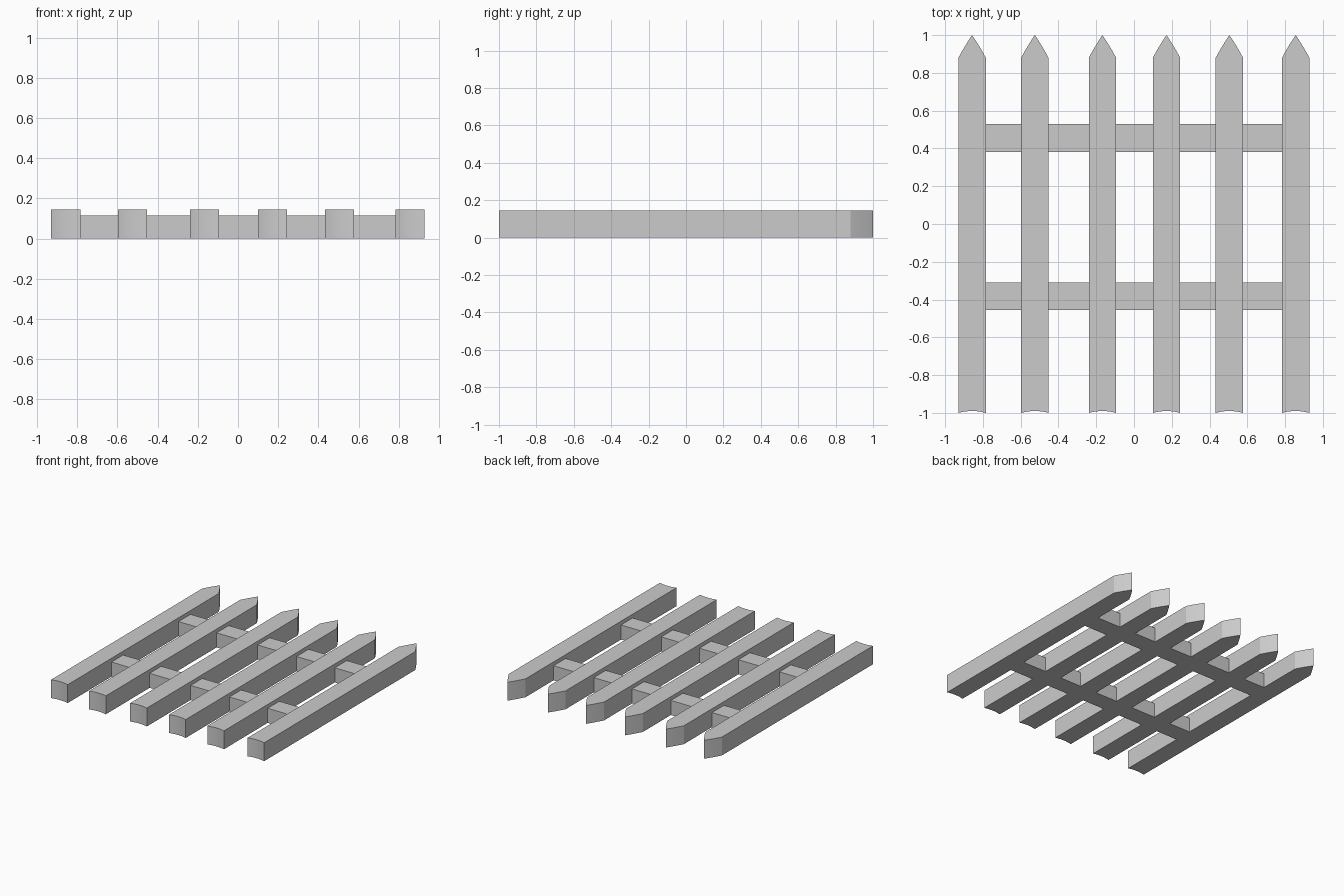
import bpy, bmesh, math

if "Cube" in bpy.data.objects:
    bpy.data.objects.remove(bpy.data.objects["Cube"])

HALF_W = 0.0725
PICKET_H = 0.145
RAIL_H = 0.115
SHOULDER_Y = 0.88
STEPS = 8


def extrude_outline(name, outline, height):
    """Make a solid by raising a flat counter-clockwise outline from z = 0."""
    mesh = bpy.data.meshes.new(name)
    bm = bmesh.new()
    face = bm.faces.new([bm.verts.new((x, y, 0)) for x, y in outline])
    result = bmesh.ops.extrude_face_region(bm, geom=[face], use_keep_orig=True)
    top = [v for v in result["geom"] if isinstance(v, bmesh.types.BMVert)]
    bmesh.ops.translate(bm, verts=top, vec=(0, 0, height))
    bmesh.ops.recalc_face_normals(bm, faces=bm.faces[:])
    bm.to_mesh(mesh)
    bm.free()
    obj = bpy.data.objects.new(name, mesh)
    bpy.context.collection.objects.link(obj)
    return obj


def arc(a, b, bulge):
    """Points from a to b, bowed by bulge to the right of the direction."""
    dx, dy = b[0] - a[0], b[1] - a[1]
    length = math.hypot(dx, dy)
    points = []
    for i in range(STEPS):
        t = i / STEPS
        d = bulge * 4 * t * (1 - t)
        points.append((a[0] + dx * t + dy / length * d,
                       a[1] + dy * t - dx / length * d))
    return points


# Pickets: hollowed foot, straight sides, pointed head
foot_l, foot_r = (-HALF_W, -1), (HALF_W, -1)
head_l, head_r, tip = (-HALF_W, SHOULDER_Y), (HALF_W, SHOULDER_Y), (0, 1)
outline = (arc(foot_l, foot_r, -0.01) + [foot_r]
           + arc(head_r, tip, 0.002) + arc(tip, head_l, 0.002) + [head_l])

for i, x in enumerate((-0.857, -0.525, -0.167, 0.172, 0.505, 0.856)):
    picket = extrude_outline(f"picket_{i + 1}", outline, PICKET_H)
    picket.location.x = x
    bpy.ops.object.select_all(action='DESELECT')
    picket.select_set(True)
    bpy.context.view_layer.objects.active = picket
    bpy.ops.object.shade_smooth_by_angle(angle=math.radians(15))

# Cross rails, tucked into the outer pickets
for name, y0, y1 in (("lower_rail", -0.455, -0.31), ("upper_rail", 0.38, 0.53)):
    extrude_outline(name, [(-0.79, y0), (0.79, y0), (0.79, y1), (-0.79, y1)], RAIL_H)
